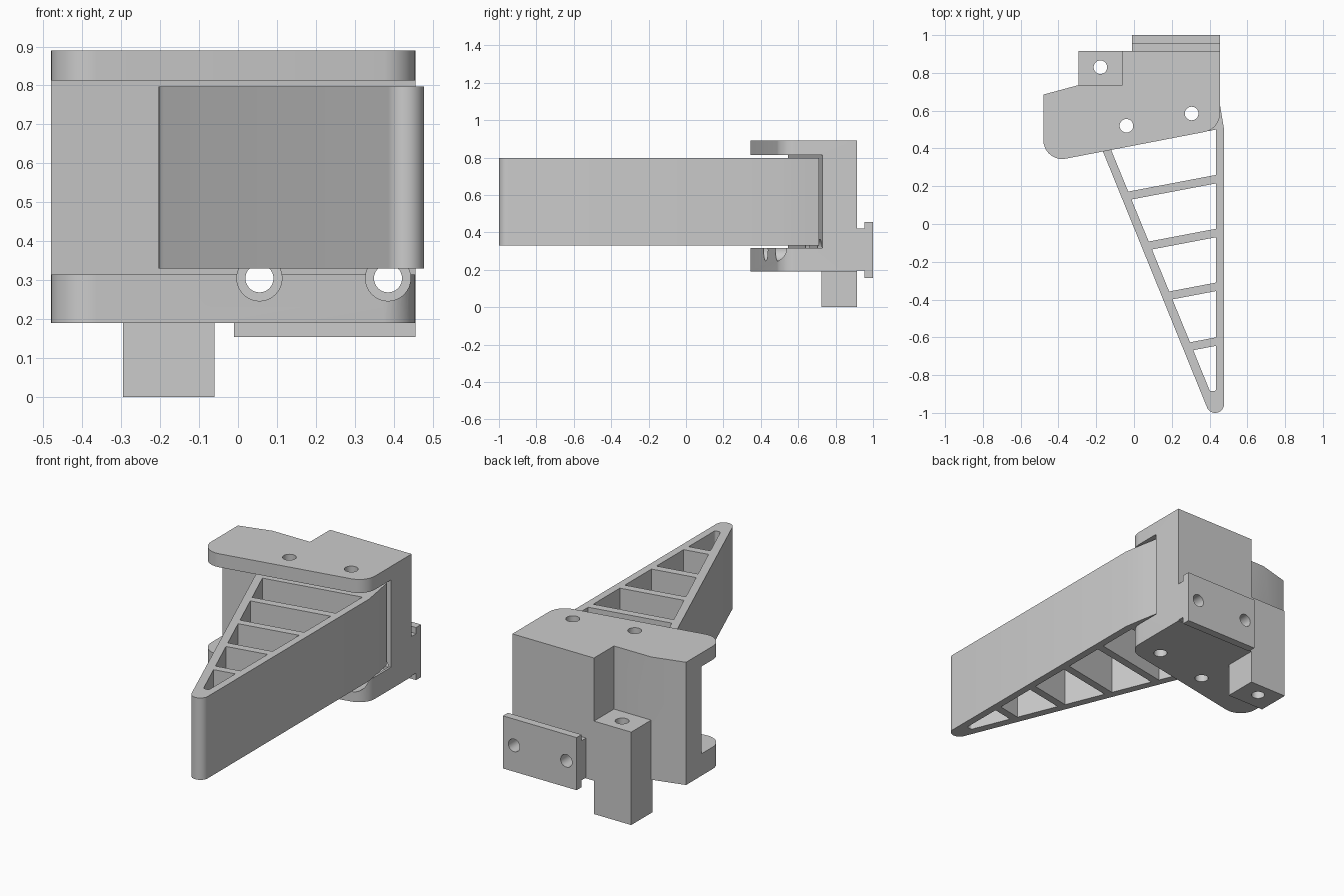
import bpy, bmesh, math
from mathutils import Vector

if "Cube" in bpy.data.objects:
    bpy.data.objects.remove(bpy.data.objects["Cube"])


def rounded(points, n=10):
    """Outline from (x, y) or (x, y, fillet radius) points."""
    out = []
    for i, p in enumerate(points):
        c = Vector(p[:2])
        if len(p) == 2:
            out.append(c)
            continue
        a = (Vector(points[i - 1][:2]) - c).normalized()
        b = (Vector(points[(i + 1) % len(points)][:2]) - c).normalized()
        half = a.angle(b) / 2
        centre = c + (a + b).normalized() * p[2] / math.sin(half)
        start = c + a * p[2] / math.tan(half) - centre
        end = c + b * p[2] / math.tan(half) - centre
        for k in range(n + 1):
            t = k / n
            sweep = math.pi - 2 * half
            out.append(centre + (start * math.sin((1 - t) * sweep) + end * math.sin(t * sweep)) / math.sin(sweep))
    return out


def prism(name, points, z0, z1):
    bm = bmesh.new()
    face = bm.faces.new([bm.verts.new((p[0], p[1], z0)) for p in rounded(points)])
    ext = bmesh.ops.extrude_face_region(bm, geom=[face])
    top = [v for v in ext["geom"] if isinstance(v, bmesh.types.BMVert)]
    bmesh.ops.translate(bm, verts=top, vec=(0, 0, z1 - z0))
    bmesh.ops.recalc_face_normals(bm, faces=bm.faces)
    mesh = bpy.data.meshes.new(name)
    bm.to_mesh(mesh)
    bm.free()
    ob = bpy.data.objects.new(name, mesh)
    bpy.context.collection.objects.link(ob)
    return ob


def box(name, x0, x1, y0, y1, z0, z1):
    return prism(name, [(x0, y0), (x1, y0), (x1, y1), (x0, y1)], z0, z1)


def rod(name, r, centre, depth, along_y=False):
    bpy.ops.mesh.primitive_cylinder_add(vertices=32, radius=r, depth=depth, location=centre,
                                        rotation=(math.pi / 2 if along_y else 0, 0, 0))
    bpy.context.object.name = name
    return bpy.context.object


def combine(target, tool, operation="DIFFERENCE"):
    tool.hide_render = True
    mod = target.modifiers.new("bool", "BOOLEAN")
    mod.operation, mod.solver, mod.object = operation, "EXACT", tool
    bpy.context.view_layer.objects.active = target
    bpy.ops.object.modifier_apply(modifier=mod.name)
    bpy.data.objects.remove(tool)


def smooth(ob):
    bpy.ops.object.select_all(action="DESELECT")
    ob.select_set(True)
    bpy.context.view_layer.objects.active = ob
    bpy.ops.object.shade_smooth_by_angle(angle=math.radians(25))


# Bracket: solid outline, then the open slot between its two plates
bracket = prism("bracket", [(-0.48, 0.323, 0.1), (0.455, 0.503, 0.1), (0.455, 0.915), (-0.295, 0.915),
                            (-0.295, 0.735), (-0.48, 0.685)], 0.19, 0.89)
combine(bracket, prism("slot", [(-0.6, 0.1), (0.6, 0.1), (0.6, 0.757), (-0.6, 0.522)], 0.315, 0.813))
combine(bracket, box("notch", -0.5, -0.06, 0.735, 1.1, 0.53, 1.0))

# Post below, and T-shaped mounting plate at the back
combine(bracket, box("post", -0.295, -0.06, 0.725, 0.915, 0.0, 0.40), "UNION")
combine(bracket, box("neck", -0.01, 0.455, 0.88, 0.97, 0.195, 0.42), "UNION")
combine(bracket, box("back_plate", -0.01, 0.455, 0.955, 1.0, 0.155, 0.455), "UNION")

# Counterbored mounting holes along y
for x in (0.055, 0.385):
    combine(bracket, rod("counterbore", 0.058, (x, 0.5, 0.305), 0.6, True))
    combine(bracket, rod("screw_hole", 0.036, (x, 0.7, 0.305), 1.0, True))

# Lever arm: tapered outline with rounded tip
tip = [(0.43 + 0.047 * math.cos(math.radians(a)), -0.953 + 0.047 * math.sin(math.radians(a)))
       for a in [202 + 158 * k / 16 for k in range(17)]]
arm = prism("lever_arm", tip + [(0.477, 0.5), (0.457, 0.62), (0.44, 0.71), (-0.2, 0.585),
                                (-0.206, 0.486, 0.2)], 0.33, 0.797)


def left_point(y_right, right=0.435, slope=0.19):
    """Where a rib line meets the inner left wall."""
    x = (-0.03 - 0.41 * (y_right - 0.17 - slope * right)) / (1 + 0.41 * slope)
    return (x, y_right + slope * (x - right))


# Windows between the ribs
for top, bottom in ((0.5, 0.26), (0.215, -0.025), (-0.07, -0.31), (-0.355, -0.6), (-0.645, None)):
    if bottom is None:
        low = [(0.402, -0.885, 0.012), (0.435, -0.885, 0.012)]
    else:
        low = [left_point(bottom), (0.435, bottom)]
    combine(arm, prism("window", low + [(0.435, top), left_point(top)], 0.2, 0.95))

# Vertical pin holes
for x, y in ((-0.04, 0.52), (0.305, 0.585)):
    for part in (bracket, arm):
        combine(part, rod("pin_hole", 0.036, (x, y, 0.5), 1.4))
combine(bracket, rod("post_hole", 0.036, (-0.178, 0.83, 0.3), 1.0))

smooth(bracket)
smooth(arm)
